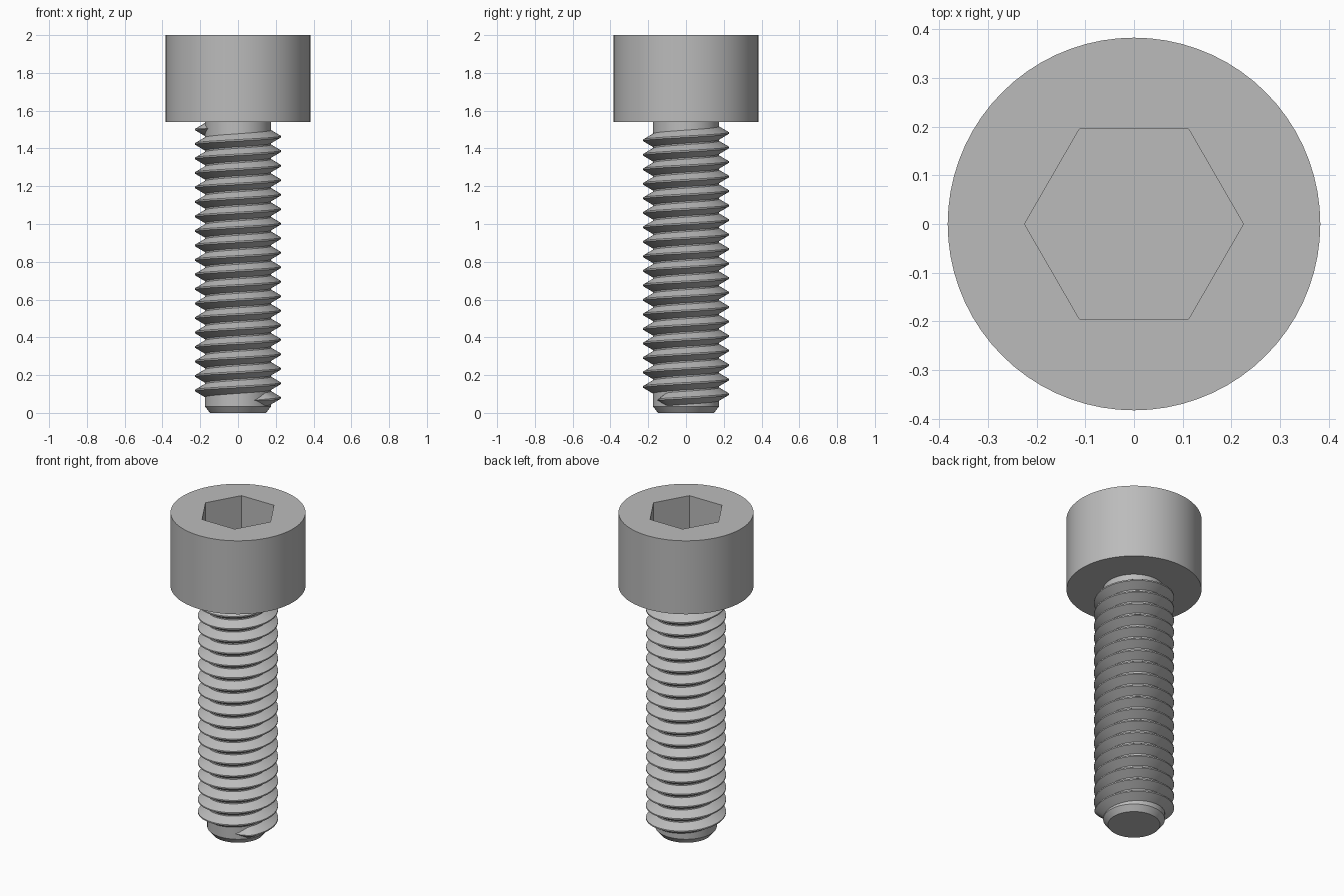
import bpy, bmesh, math

if "Cube" in bpy.data.objects:
    bpy.data.objects.remove(bpy.data.objects["Cube"], do_unlink=True)

HEAD_R, HEAD_BASE, TOP = 0.383, 1.54, 2.0
SHANK_R, CREST_R = 0.175, 0.227
HEX_R, HEX_DEPTH = 0.225, 0.24
PITCH = 0.0768

steel = bpy.data.materials.new("grey steel")
steel.use_nodes = True
grey = (0.5, 0.5, 0.5, 1)
steel.diffuse_color = grey
steel.node_tree.nodes["Principled BSDF"].inputs["Base Color"].default_value = grey


def finish(name, bm):
    """Turn a bmesh into a named, smooth-shaded steel object."""
    bmesh.ops.recalc_face_normals(bm, faces=bm.faces)
    mesh = bpy.data.meshes.new(name)
    bm.to_mesh(mesh)
    bm.free()
    obj = bpy.data.objects.new(name, mesh)
    bpy.context.collection.objects.link(obj)
    mesh.materials.append(steel)
    bpy.ops.object.select_all(action="DESELECT")
    obj.select_set(True)
    bpy.context.view_layer.objects.active = obj
    bpy.ops.object.shade_smooth_by_angle(angle=math.radians(25))
    return obj


def ring(bm, radius, z, sides):
    return [bm.verts.new((radius * math.cos(a), radius * math.sin(a), z))
            for a in (math.tau * i / sides for i in range(sides))]


def bridge(bm, lower, upper, closed=True):
    n = len(lower)
    for i in range(n if closed else n - 1):
        j = (i + 1) % n
        bm.faces.new((lower[i], lower[j], upper[j], upper[i]))


# Cylindrical head with a hexagonal socket
bm = bmesh.new()
base = ring(bm, HEAD_R, HEAD_BASE, 72)
rim = ring(bm, HEAD_R, TOP, 72)
socket_rim = ring(bm, HEX_R, TOP, 6)
socket_floor = ring(bm, HEX_R, TOP - HEX_DEPTH, 6)
bm.faces.new(base)
bm.faces.new(socket_floor)
bridge(bm, base, rim)
bridge(bm, socket_floor, socket_rim)
# Top annulus: each hex side fans out to its share of the rim
share = len(rim) // 6
for k in range(6):
    arc = [rim[(k * share + i) % len(rim)] for i in range(share + 1)]
    bm.faces.new([socket_rim[k]] + arc + [socket_rim[(k + 1) % 6]])
finish("socket_head", bm)

# Plain shank with a chamfered tip
bm = bmesh.new()
rings = [ring(bm, r, z, 64) for r, z in
         ((0.148, 0), (SHANK_R, 0.034), (SHANK_R, HEAD_BASE))]
for lower, upper in zip(rings, rings[1:]):
    bridge(bm, lower, upper)
bm.faces.new(rings[0])
bm.faces.new(rings[-1])
finish("shank", bm)

# Right-handed helical thread, tapering to nothing at both ends
bm = bmesh.new()
start, end = math.radians(-60), math.radians(205) + 18 * math.tau
taper = math.radians(25)
steps = 18 * 64 + 48
sections = []
for i in range(steps + 1):
    a = start + (end - start) * i / steps
    size = max(0.02, min(1, (a - start) / taper, (end - a) / taper))
    z = 0.08 + PITCH * a / math.tau
    crest = SHANK_R + (CREST_R - SHANK_R) * size
    root = SHANK_R - 0.004
    profile = ((root, -0.037), (crest, -0.004), (crest, 0.004), (root, 0.037))
    sections.append([bm.verts.new((r * math.cos(a), r * math.sin(a), z + h * size))
                     for r, h in profile])
for lower, upper in zip(sections, sections[1:]):
    bridge(bm, lower, upper)
bm.faces.new(sections[0])
bm.faces.new(sections[-1])
finish("thread", bm)
